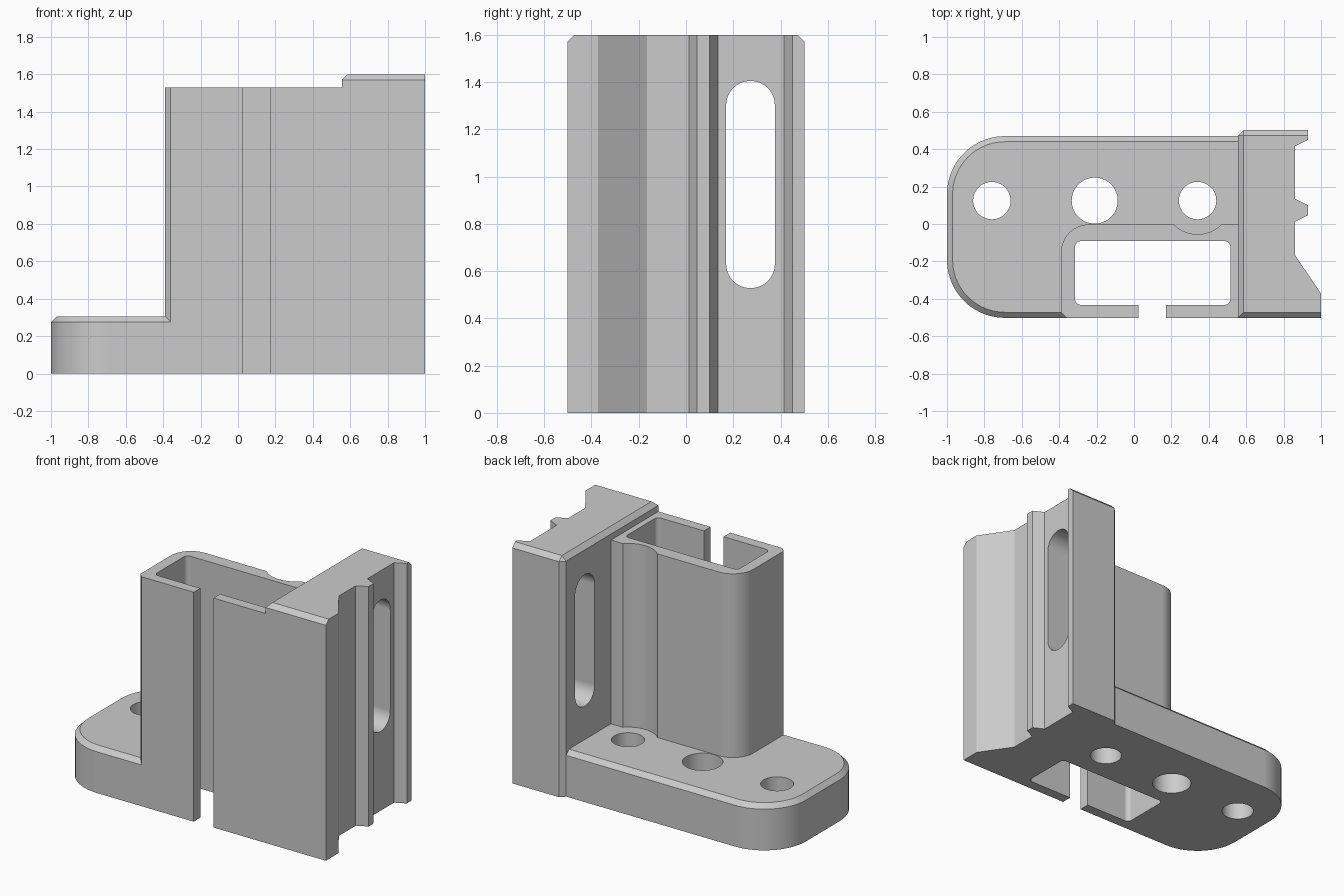
import bpy, bmesh, math
from mathutils import Vector, Matrix

if "Cube" in bpy.data.objects:
    bpy.data.objects.remove(bpy.data.objects["Cube"], do_unlink=True)

FRONT, BACK = -0.502, 0.502
BASE_TOP, TOWER_TOP, RAIL_TOP = 0.305, 1.53, 1.6
RAIL_X = 0.555
CHAMFER = 0.03

grey = bpy.data.materials.new("plain grey")
grey.use_nodes = True
grey.diffuse_color = (0.6, 0.6, 0.6, 1)
grey.node_tree.nodes["Principled BSDF"].inputs["Base Color"].default_value = (0.6, 0.6, 0.6, 1)


def rounded(corners, steps=14):
    """Outline from (x, y, radius) right-angled corners; radius 0 is sharp."""
    points = []
    for i, (x, y, r) in enumerate(corners):
        p = Vector((x, y))
        if not r:
            points.append(p)
            continue
        u = (Vector(corners[i - 1][:2]) - p).normalized()
        v = (Vector(corners[(i + 1) % len(corners)][:2]) - p).normalized()
        for k in range(steps + 1):
            a = math.pi / 2 * k / steps
            points.append(p + r * (u * (1 - math.sin(a)) + v * (1 - math.cos(a))))
    return points


def rectangle(x0, x1, y0, y1, r=0.0):
    return rounded([(x0, y0, r), (x1, y0, r), (x1, y1, r), (x0, y1, r)])


def circle(x, y, r):
    return rectangle(x - r, x + r, y - r, y + r, r)


def prism(name, outline, z0, z1, chamfered=None, along_x=False):
    """Extrude an outline; chamfered(a, b) picks the edges to bevel."""
    bm = bmesh.new()
    base = bm.faces.new([bm.verts.new((p[0], p[1], z0)) for p in outline])
    grown = bmesh.ops.extrude_face_region(bm, geom=[base], use_keep_orig=True)["geom"]
    for v in grown:
        if isinstance(v, bmesh.types.BMVert):
            v.co.z = z1
    bmesh.ops.remove_doubles(bm, verts=bm.verts, dist=1e-5)
    bmesh.ops.recalc_face_normals(bm, faces=bm.faces)
    if chamfered:
        edges = [e for e in bm.edges if chamfered(e.verts[0].co, e.verts[1].co)]
        bmesh.ops.bevel(bm, geom=edges, offset=CHAMFER, offset_type='OFFSET',
                        segments=1, profile=0.5, affect='EDGES', clamp_overlap=False)
    if along_x:
        bm.transform(Matrix(((0, 0, 1), (1, 0, 0), (0, 1, 0))).to_4x4())
    mesh = bpy.data.meshes.new(name)
    bm.to_mesh(mesh)
    bm.free()
    mesh.materials.append(grey)
    obj = bpy.data.objects.new(name, mesh)
    bpy.context.collection.objects.link(obj)
    return obj


def combine(target, tool, operation):
    """Apply a boolean and discard the tool."""
    mod = target.modifiers.new(operation.lower(), 'BOOLEAN')
    mod.operation, mod.solver, mod.object = operation, 'EXACT', tool
    bpy.context.view_layer.objects.active = target
    bpy.ops.object.modifier_apply(modifier=mod.name)
    bpy.data.objects.remove(tool, do_unlink=True)


# Base plate with rounded end and chamfered upper rim
inside_rail = 0.7
bracket = prism("bracket", rounded([
    (-1, FRONT, 0.31), (inside_rail, FRONT, 0), (inside_rail, 0.47, 0), (-1, 0.47, 0.31)]),
    0, BASE_TOP,
    lambda a, b: min(a.z, b.z) > BASE_TOP - 1e-4 and min(a.x, b.x) < inside_rail - 1e-4)

# Hollow tower, relieved behind for the neighbouring screw
tower = prism("tower", rounded([
    (-0.39, FRONT + CHAMFER, 0), (-0.39 + CHAMFER, FRONT, 0), (inside_rail, FRONT, 0),
    (inside_rail, -0.002, 0), (-0.39, -0.002, 0.15)]), 0, TOWER_TOP)
combine(tower, prism("screw_relief", circle(0.34, 0.125, 0.18), 0.2, 2), 'DIFFERENCE')
combine(bracket, tower, 'UNION')


# Tall rail with ridged mounting side
def rail_chamfer(a, b):
    top = min(a.z, b.z) > RAIL_TOP - 1e-4
    left = max(a.x, b.x) < RAIL_X + 1e-4
    back = min(a.y, b.y) > BACK - 1e-4
    front = max(a.y, b.y) < FRONT + 1e-4
    return (top and (left or back or front)) or (left and back)


rail = prism("rail", [
    (RAIL_X, FRONT), (1, FRONT), (1, -0.372), (0.86, -0.165), (0.86, 0.012),
    (0.93, 0.047), (0.93, 0.1), (0.86, 0.136), (0.86, 0.415), (0.93, 0.45),
    (0.93, BACK), (RAIL_X, BACK)], 0, RAIL_TOP, rail_chamfer)
combine(bracket, rail, 'UNION')

# Tower pocket, front gap, screw holes and long slot
cutters = [
    prism("pocket", rectangle(-0.315, 0.515, -0.432, -0.092, 0.03), -0.1, 2),
    prism("front_gap", rectangle(0.025, 0.17, -0.6, -0.4), -0.1, 2),
    prism("slot", rectangle(0.17, 0.376, 0.528, 1.405, 0.103), 0.53, 1.1, along_x=True)]
for x, r in ((-0.76, 0.1), (-0.21, 0.123), (0.34, 0.1)):
    cutters.append(prism("screw_hole", circle(x, 0.125, r), -0.1, 0.4))
for cutter in cutters:
    combine(bracket, cutter, 'DIFFERENCE')

# Smooth the rounds, keep flats crisp
bpy.ops.object.select_all(action='DESELECT')
bracket.select_set(True)
bpy.context.view_layer.objects.active = bracket
bpy.ops.object.shade_smooth_by_angle(angle=math.radians(30))
weighted = bracket.modifiers.new("weighted_normals", 'WEIGHTED_NORMAL')
weighted.keep_sharp = True
